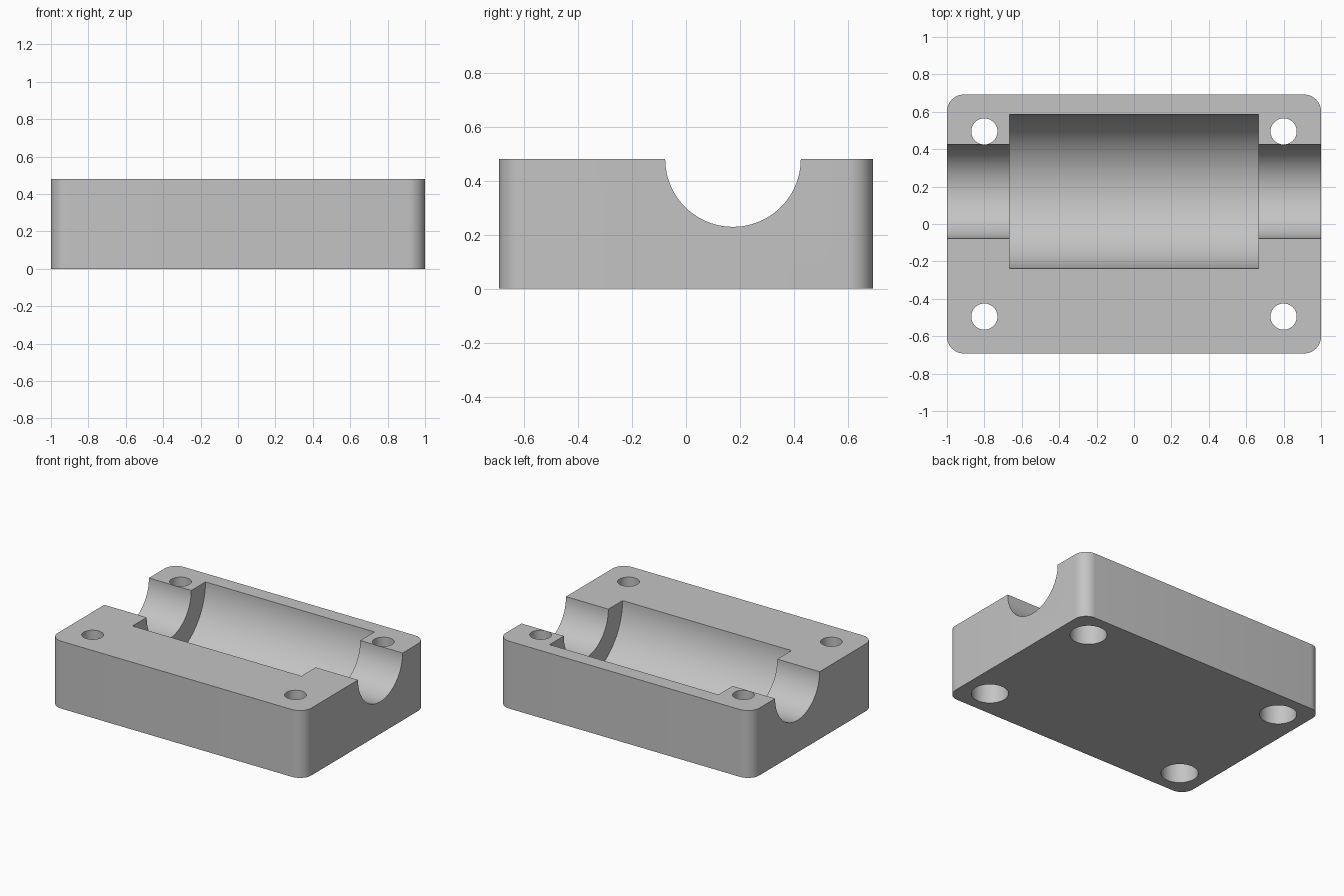
import bpy
import bmesh
import math
from mathutils import Matrix

cube = bpy.data.objects.get("Cube")
if cube:
    bpy.data.objects.remove(cube, do_unlink=True)

HALF_X, HALF_Y, HEIGHT = 1.0, 0.692, 0.48
CORNER = 0.09
BORE_Y = 0.174

grey = bpy.data.materials.new("light grey")
grey.use_nodes = True
grey.diffuse_color = (0.55, 0.55, 0.55, 1)
grey.node_tree.nodes["Principled BSDF"].inputs["Base Color"].default_value = grey.diffuse_color


def add_object(name, bm):
    bmesh.ops.recalc_face_normals(bm, faces=bm.faces)
    mesh = bpy.data.meshes.new(name)
    bm.to_mesh(mesh)
    bm.free()
    obj = bpy.data.objects.new(name, mesh)
    mesh.materials.append(grey)
    bpy.context.collection.objects.link(obj)
    return obj


def cylinder(name, radius, length, centre, along_x=False, sides=64):
    bm = bmesh.new()
    turn = Matrix.Rotation(math.pi / 2, 4, 'Y') if along_x else Matrix()
    bmesh.ops.create_cone(bm, cap_ends=True, segments=sides, radius1=radius,
                          radius2=radius, depth=length,
                          matrix=Matrix.Translation(centre) @ turn)
    obj = add_object(name, bm)
    obj.hide_render = True
    return obj


# Block with rounded vertical corners
bm = bmesh.new()
bmesh.ops.create_cube(bm, size=1, matrix=Matrix.Translation((0, 0, HEIGHT / 2))
                      @ Matrix.Diagonal((2 * HALF_X, 2 * HALF_Y, HEIGHT, 1)))
uprights = [e for e in bm.edges if abs(e.verts[0].co.z - e.verts[1].co.z) > 0.1]
bmesh.ops.bevel(bm, geom=uprights, offset=CORNER, segments=10, profile=0.5, affect='EDGES')
block = add_object("bearing_block", bm)

# Shaft groove and the wider pocket between its ends
cutters = [
    cylinder("shaft_groove_cutter", 0.251, 3, (0, BORE_Y, HEIGHT), True, 96),
    cylinder("pocket_cutter", 0.411, 1.332, (0, BORE_Y, HEIGHT), True, 128),
]

# Bolt holes, counterbored from the underside
for x in (-0.8, 0.8):
    for y in (-0.495, 0.495):
        cutters.append(cylinder("bolt_hole_cutter", 0.07, 2, (x, y, 0)))
        cutters.append(cylinder("counterbore_cutter", 0.12, 0.48, (x, y, 0)))

for cutter in cutters:
    cut = block.modifiers.new(cutter.name, 'BOOLEAN')
    cut.operation = 'DIFFERENCE'
    cut.solver = 'EXACT'
    cut.object = cutter

# Apply the cuts, then remove the cutters
bpy.ops.object.select_all(action='DESELECT')
block.select_set(True)
bpy.context.view_layer.objects.active = block
for cut in list(block.modifiers):
    bpy.ops.object.modifier_apply(modifier=cut.name)
for cutter in cutters:
    bpy.data.objects.remove(cutter, do_unlink=True)

bpy.ops.object.shade_smooth_by_angle(angle=math.radians(30))
